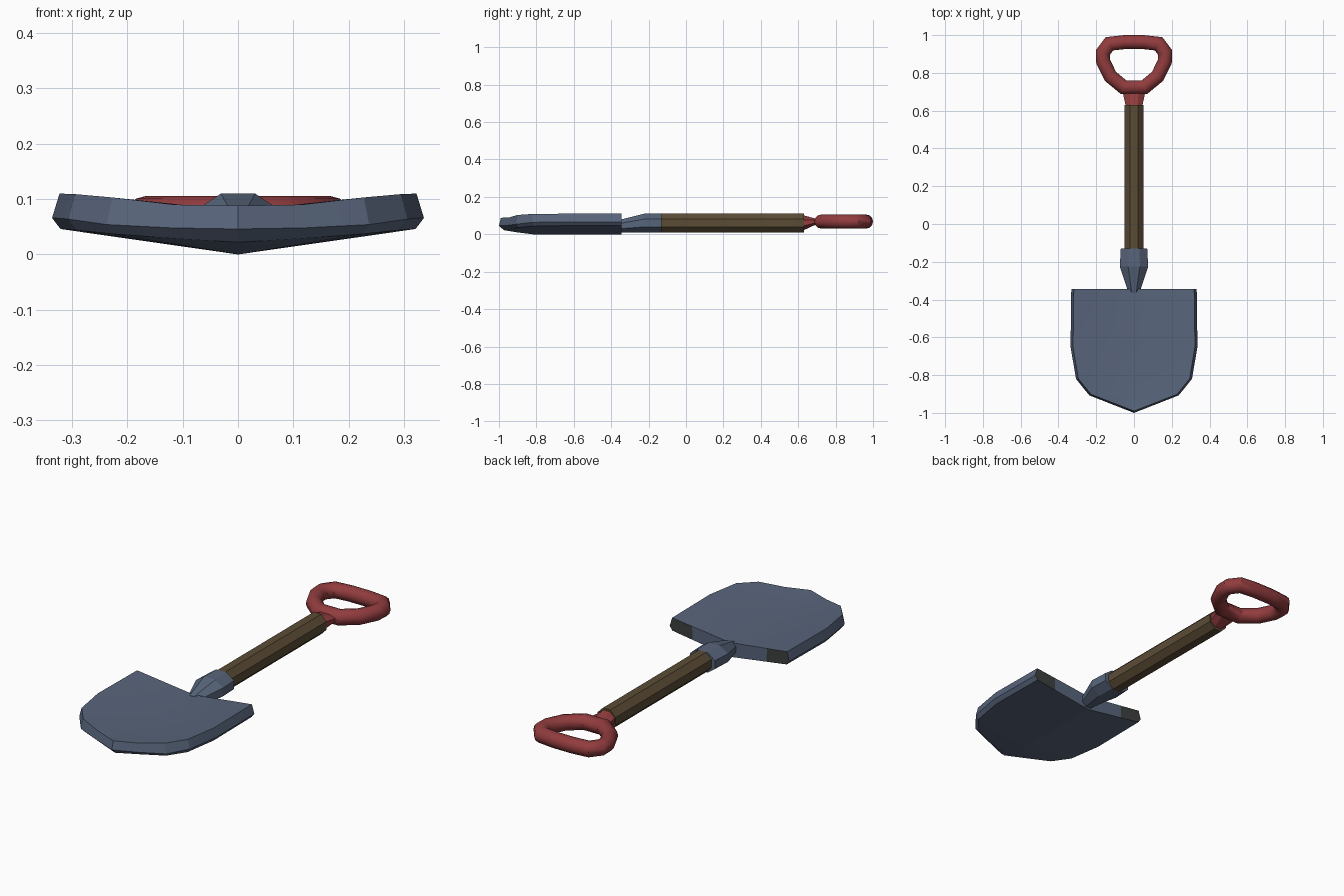
import bpy, bmesh, math
from mathutils import Vector

if "Cube" in bpy.data.objects:
    bpy.data.objects.remove(bpy.data.objects["Cube"])


def material(name, rgb):
    m = bpy.data.materials.new(name)
    m.diffuse_color = (*rgb, 1)
    m.use_nodes = True
    m.node_tree.nodes["Principled BSDF"].inputs["Base Color"].default_value = m.diffuse_color
    return m


STEEL = material("blue_grey_steel", (0.098, 0.130, 0.200))
DARK = material("dark_grey", (0.045, 0.052, 0.050))
WOOD = material("brown_wood", (0.105, 0.072, 0.036))
RED = material("red_grip", (0.285, 0.045, 0.048))


def finish(bm, name, mats, smooth=None):
    bmesh.ops.remove_doubles(bm, verts=bm.verts, dist=1e-5)
    bmesh.ops.recalc_face_normals(bm, faces=bm.faces)
    me = bpy.data.meshes.new(name)
    bm.to_mesh(me)
    bm.free()
    ob = bpy.data.objects.new(name, me)
    bpy.context.collection.objects.link(ob)
    for m in mats:
        me.materials.append(m)
    if smooth:
        bpy.ops.object.select_all(action='DESELECT')
        ob.select_set(True)
        bpy.context.view_layer.objects.active = ob
        bpy.ops.object.shade_smooth_by_angle(angle=math.radians(smooth))
    return ob


def skin(bm, rings, closed=False):
    vs = [[bm.verts.new(p) for p in r] for r in rings]
    n = len(vs[0])
    pairs = list(zip(vs, vs[1:])) + ([(vs[-1], vs[0])] if closed else [])
    for a, b in pairs:
        for i in range(n):
            bm.faces.new((a[i], a[(i + 1) % n], b[(i + 1) % n], b[i]))
    if not closed:
        bm.faces.new(vs[0])
        bm.faces.new(vs[-1])


def octagon(y, half_x, z0, z1):
    k = 1 / math.cos(math.pi / 8)
    angles = [math.pi / 8 + i * math.pi / 4 for i in range(8)]
    return [(half_x * k * math.cos(a), y, (z0 + z1) / 2 + (z1 - z0) / 2 * k * math.sin(a))
            for a in angles]


# Blade: V-shaped plate; rim points are (x, y, z top, z middle, z bottom)
rim = [(0.332, -0.345, 0.110, 0.066, 0.046), (0.336, -0.65, 0.110, 0.066, 0.046),
       (0.307, -0.82, 0.109, 0.064, 0.044), (0.237, -0.907, 0.103, 0.054, 0.037),
       (0.12, -0.953, 0.090, 0.048, 0.029), (0, -1.0, 0.088, 0.046, 0.022)]
spine = [(-0.345, 0.072, 0.0), (-0.65, 0.072, 0.0), (-0.82, 0.073, 0.0), (-0.90, 0.079, 0.010)]
bm = bmesh.new()
for s in (1, -1):
    def face(points, mat=0):
        f = bm.faces.new([bm.verts.new((s * p[0], p[1], p[2])) for p in points])
        f.material_index = mat

    top, mid, bot = [], [], []
    for x, y, zt, zm, zb in rim:
        back = max(0, -y - 0.8)
        top.append(Vector((x * 0.96, y + 0.05 * back, zt)))
        mid.append(Vector((x, y, zm)))
        bot.append(Vector((x * 0.955, y + 0.13 * back, zb)))
    s_top = [Vector((0, y, a)) for y, a, b in spine]
    s_bot = [Vector((0, y, b)) for y, a, b in spine]
    cut_t = s_top[0].lerp(top[0], 0.65)
    cut_b = s_bot[0].lerp(bot[0], 0.65)
    for edge, mids, cut in ((top, s_top, cut_t), (bot, s_bot, cut_b)):
        for i in range(3):
            extra = [cut] if i == 0 else []
            face([mids[i]] + extra + [edge[i], edge[i + 1], mids[i + 1]])
        face([mids[3], edge[3], edge[4]])
        face([mids[3], edge[4], edge[5]])
    for i in range(5):
        face([top[i], top[i + 1], mid[i + 1], mid[i]])
        face([mid[i], mid[i + 1], bot[i + 1], bot[i]])
    # rear end, dark towards the corners
    face([s_top[0], cut_t, cut_b, s_bot[0]])
    face([cut_t, top[0], mid[0], bot[0], cut_b], 1)
finish(bm, "blade", [STEEL, DARK], 15)

# Socket tapering into the blade
bm = bmesh.new()
skin(bm, [octagon(-0.365, 0.03, 0.012, 0.074), octagon(-0.345, 0.035, 0.01, 0.08),
          octagon(-0.225, 0.075, 0.01, 0.11), octagon(-0.13, 0.07, 0.01, 0.11)])
finish(bm, "socket", [STEEL])

# Shaft
bm = bmesh.new()
skin(bm, [octagon(-0.135, 0.05, 0.01, 0.11), octagon(0.63, 0.05, 0.01, 0.11)])
finish(bm, "shaft", [WOOD])

# Collar between shaft and grip: narrows in height, widens sideways
bm = bmesh.new()
skin(bm, [octagon(0.625, 0.044, 0.02, 0.102), octagon(0.69, 0.058, 0.05, 0.085),
          octagon(0.72, 0.058, 0.05, 0.085)])
finish(bm, "collar", [RED])

# Grip: round tube swept around a D-shaped loop
half = [(0.05, 0.963), (0.13, 0.954), (0.165, 0.908), (0.163, 0.86), (0.125, 0.782), (0.055, 0.724)]
loop = [Vector((x, y, 0)) for x, y in half] + [Vector((-x, y, 0)) for x, y in reversed(half)]
rings = []
for i, p in enumerate(loop):
    d0 = (p - loop[i - 1]).normalized()
    d1 = (loop[(i + 1) % len(loop)] - p).normalized()
    t = (d0 + d1).normalized()
    out = Vector((-t.y, t.x, 0)) / max(0.8, t.dot(d1))
    rings.append([p + out * 0.037 * math.cos(a) + Vector((0, 0, 0.068 + 0.038 * math.sin(a)))
                  for a in (2 * math.pi * k / 12 for k in range(12))])
bm = bmesh.new()
skin(bm, rings, closed=True)
finish(bm, "grip", [RED], 35)
